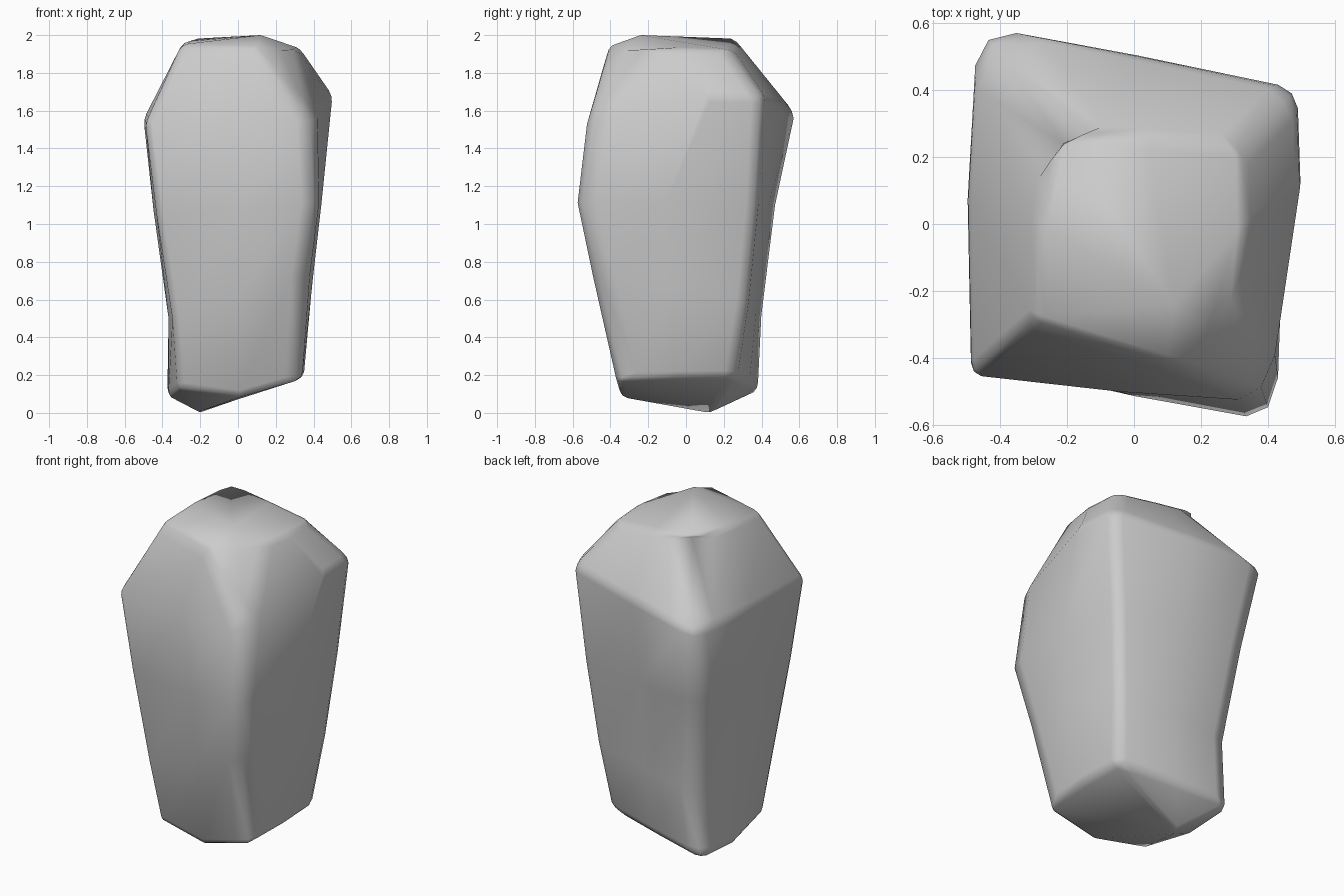
import bpy, bmesh
from mathutils import Vector

if "Cube" in bpy.data.objects:
    bpy.data.objects.remove(bpy.data.objects["Cube"])

# Corner ridges of the boulder, bottom to top
front_left = [(-.315, -.30, .13), (-.345, -.375, .5), (-.43, -.415, 1.05), (-.49, -.45, 1.53), (-.30, -.28, 1.95)]
front_right = [(.335, -.37, .18), (.375, -.505, .75), (.425, -.59, 1.12), (.40, -.53, 1.53), (.31, -.23, 1.94)]
back_right = [(.335, .26, .19), (.385, .325, .6), (.435, .375, 1.1), (.49, .405, 1.68), (.32, .24, 1.92)]
back_left = [(-.38, .40, .12), (-.35, .41, .5), (-.425, .485, 1.1), (-.47, .60, 1.58), (-.24, .28, 1.98)]
corners = [front_left, front_right, back_right, back_left]

# Outward swell of each face, halfway between its ridges
swell = [Vector((0, -.01, 0)), Vector((.012, 0, 0)), Vector((0, .005, 0)), Vector((-.02, 0, 0))]

columns = []
for i, ridge in enumerate(corners):
    columns.append([Vector(p) for p in ridge])
    following = corners[(i + 1) % 4]
    columns.append([(Vector(a) + Vector(b)) / 2 + swell[i] for a, b in zip(ridge, following)])
columns[1][0].z = .085                      # dip in the front bottom edge
columns[7][0].z = .09
columns[1][4] = Vector((.08, -.41, 1.945))  # brow at the front of the top
columns[3][3] = Vector((.50, .14, 1.68))    # right shoulder

bm = bmesh.new()
grid = [[bm.verts.new(p) for p in col] for col in columns]
for i in range(8):
    a, b = grid[i], grid[(i + 1) % 8]
    for j in range(4):
        bm.faces.new((a[j], b[j], b[j + 1], a[j + 1]))

# Low point underneath and peak on top
low = bm.verts.new((-.2, .13, -.005))
peak = bm.verts.new((.12, -.24, 2))
for i in range(8):
    a, b = grid[i], grid[(i + 1) % 8]
    bm.faces.new((low, b[0], a[0]))
    bm.faces.new((peak, a[4], b[4]))
bmesh.ops.recalc_face_normals(bm, faces=bm.faces)

# Facet under the brow
bmesh.ops.connect_verts(bm, verts=[grid[1][4], grid[2][3]])

# Light wear on all sharp edges, broader wear on three ridges
wear = bm.edges.layers.float.new("bevel_weight_edge")
for edge in bm.edges:
    if edge.calc_face_angle() > .5:
        edge[wear] = .2
for ridge, amount in ((grid[2], .9), (grid[6], .9), (grid[4], .4)):
    for j in (1, 2, 3):
        bm.edges.get((ridge[j], ridge[j + 1]))[wear] = amount
mesh = bpy.data.meshes.new("boulder")
bm.to_mesh(mesh)
bm.free()

boulder = bpy.data.objects.new("boulder", mesh)
bpy.context.collection.objects.link(boulder)
for poly in mesh.polygons:
    poly.use_smooth = True

bevel = boulder.modifiers.new("worn_edges", 'BEVEL')
bevel.limit_method = 'WEIGHT'
bevel.width = .17
bevel.segments = 2
